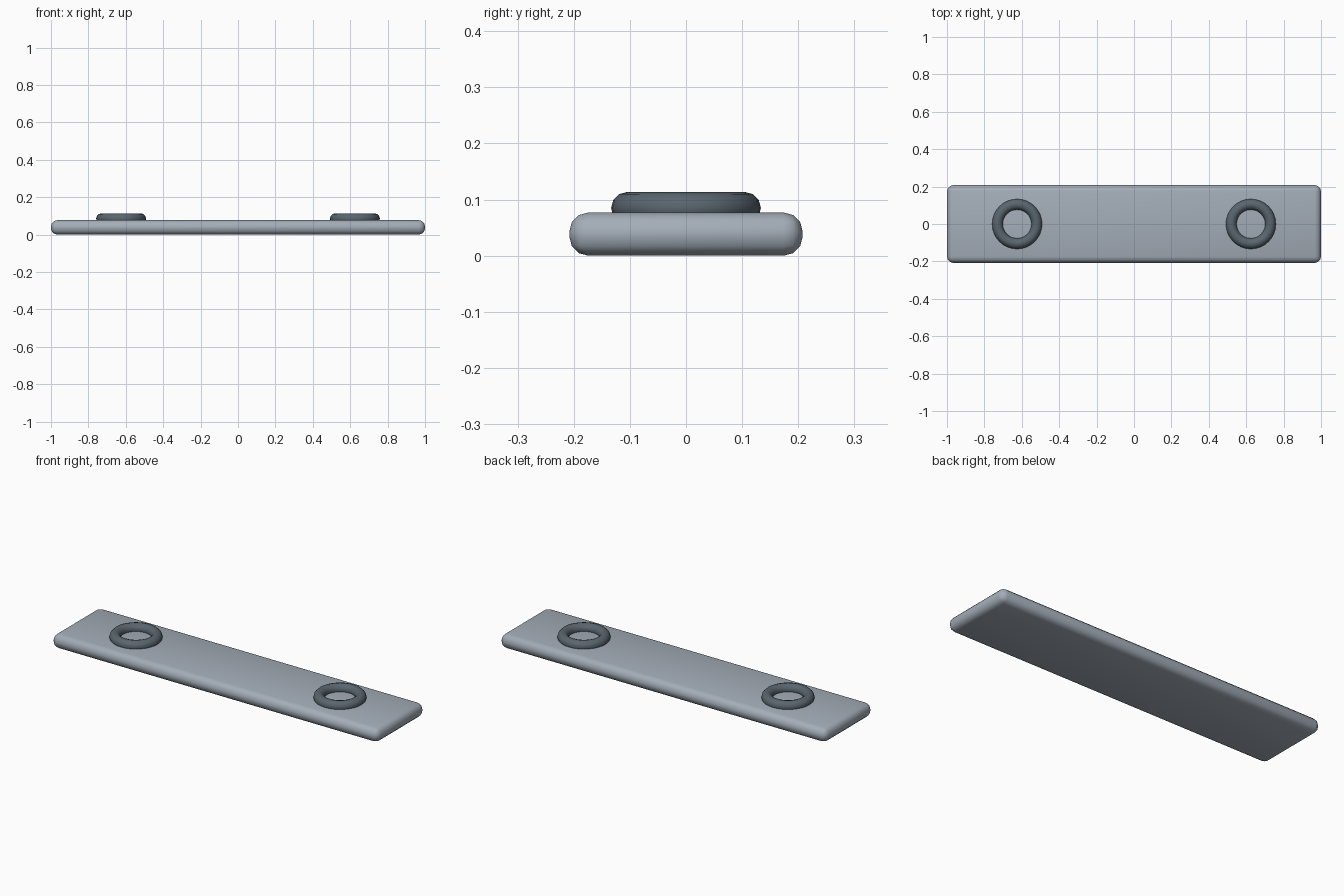
import bpy
import math

cube = bpy.data.objects.get("Cube")
if cube:
    bpy.data.objects.remove(cube, do_unlink=True)


def make_material(name, rgb):
    mat = bpy.data.materials.new(name)
    mat.use_nodes = True
    mat.diffuse_color = (*rgb, 1)
    mat.node_tree.nodes["Principled BSDF"].inputs["Base Color"].default_value = (*rgb, 1)
    return mat


light_steel = make_material("light steel grey", (0.37, 0.42, 0.48))
dark_steel = make_material("dark slate grey", (0.10, 0.13, 0.155))

WIDTH, DEPTH, HEIGHT = 2.0, 0.416, 0.077
RING_X, RING_Z = 0.625, 0.085

# Flat plate with rounded edges
bpy.ops.mesh.primitive_cube_add(size=1, location=(0, 0, HEIGHT / 2))
plate = bpy.context.object
plate.name = "plate"
plate.scale = (WIDTH, DEPTH, HEIGHT)
bpy.ops.object.transform_apply(location=False, rotation=False, scale=True)
plate.data.materials.append(light_steel)
bevel = plate.modifiers.new("rounded edges", "BEVEL")
bevel.width = 0.034
bevel.segments = 3
bpy.ops.object.modifier_apply(modifier=bevel.name)
bpy.ops.object.shade_smooth_by_angle(angle=math.radians(35))

# Pair of rings around the screw positions, half sunk into the plate
for side, name in ((1, "left_ring"), (-1, "right_ring")):
    bpy.ops.mesh.primitive_torus_add(
        location=(side * RING_X, 0, RING_Z), major_radius=0.105, minor_radius=0.0285,
        major_segments=32, minor_segments=12)
    ring = bpy.context.object
    ring.name = name
    ring.data.materials.append(dark_steel)
    bpy.ops.object.shade_smooth_by_angle(angle=math.radians(40))
